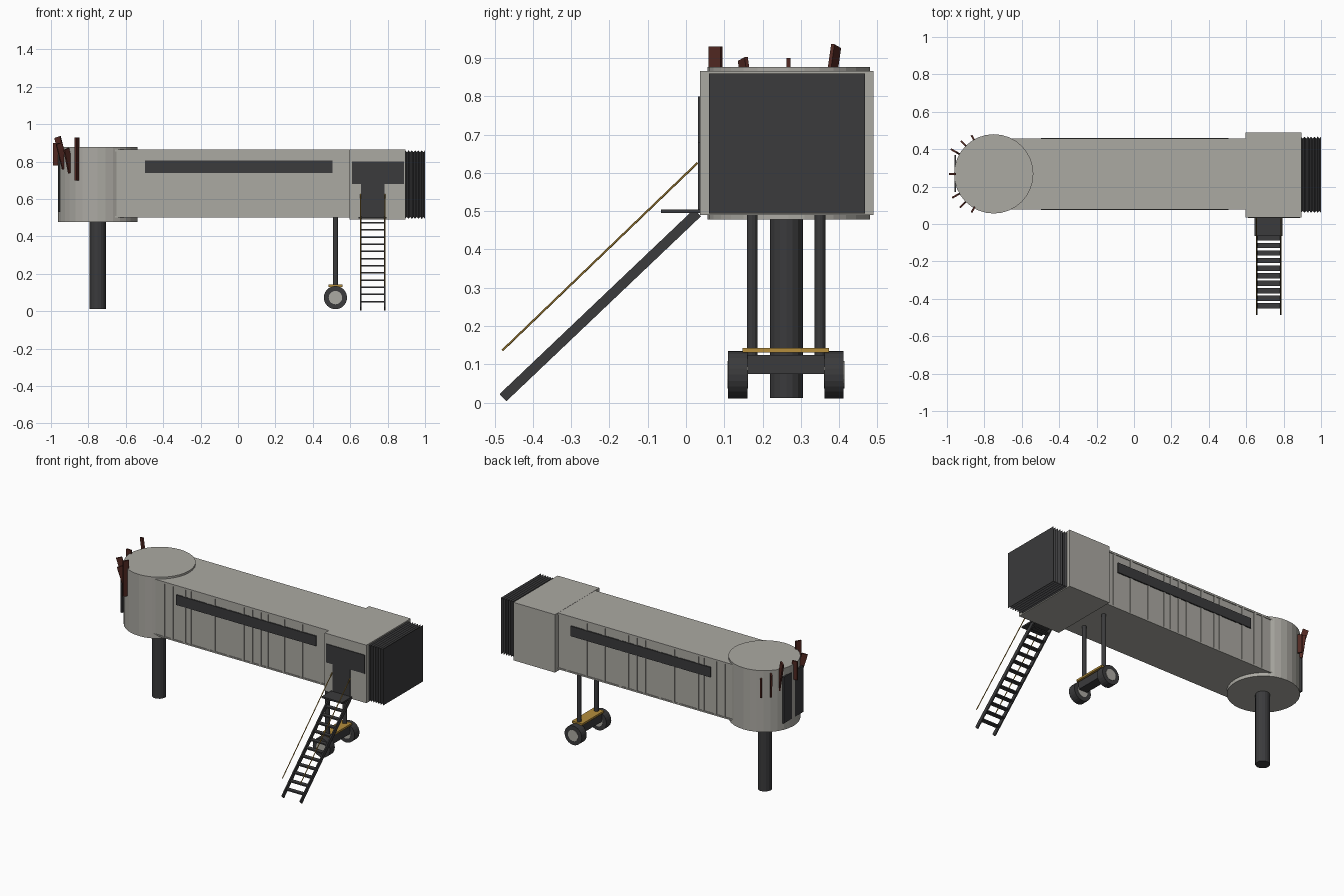
import bpy, bmesh, math
from mathutils import Matrix, Vector

if "Cube" in bpy.data.objects:
    bpy.data.objects.remove(bpy.data.objects["Cube"])


def material(name, rgb):
    m = bpy.data.materials.new(name)
    m.diffuse_color = (*rgb, 1)
    m.use_nodes = True
    m.node_tree.nodes["Principled BSDF"].inputs["Base Color"].default_value = m.diffuse_color
    return m


GREY = material("warm_grey", (0.41, 0.40, 0.365))
DARK = material("charcoal", (0.043, 0.043, 0.045))
RUST = material("dark_rust", (0.085, 0.022, 0.016))
OCHRE = material("ochre", (0.46, 0.27, 0.045))


def finish(name, bm, mat):
    bmesh.ops.recalc_face_normals(bm, faces=bm.faces)
    me = bpy.data.meshes.new(name)
    bm.to_mesh(me)
    bm.free()
    me.materials.append(mat)
    ob = bpy.data.objects.new(name, me)
    bpy.context.collection.objects.link(ob)
    return ob


def add_box(bm, x, y, z, matrix=Matrix()):
    """Box from three (low, high) ranges."""
    size = Matrix.Diagonal((x[1] - x[0], y[1] - y[0], z[1] - z[0], 1))
    mid = Matrix.Translation([(a + b) / 2 for a, b in (x, y, z)])
    bmesh.ops.create_cube(bm, size=1, matrix=matrix @ mid @ size)


def box(name, x, y, z, mat, matrix=Matrix()):
    bm = bmesh.new()
    add_box(bm, x, y, z, matrix)
    return finish(name, bm, mat)


def rod(name, a, b, r, mat, sides=16):
    a, b = Vector(a), Vector(b)
    bm = bmesh.new()
    rot = (b - a).to_track_quat('Z', 'Y').to_matrix().to_4x4()
    bmesh.ops.create_cone(bm, cap_ends=True, segments=sides, radius1=r, radius2=r,
                          depth=(b - a).length, matrix=Matrix.Translation((a + b) / 2) @ rot)
    return finish(name, bm, mat)


CX, CY, R = -0.75, 0.268, 0.212

# Rotunda, its column and its door
rod("rotunda", (CX, CY, 0.478), (CX, CY, 0.877), R, GREY, 32)
rod("rotunda_column", (CX, 0.262, 0.012), (CX, 0.262, 0.48), 0.043, DARK, 16)
box("rotunda_door", (-0.9605, -0.9505), (0.17, 0.37), (0.53, 0.83), DARK)

# Loose slats round the rotunda: angle, bottom, top, outward lean
SLATS = [(120, 0.71, 0.83, 0), (135, 0.71, 0.86, 8), (150, 0.73, 0.935, 16),
         (180, 0.78, 0.90, 0), (210, 0.76, 0.90, 16), (225, 0.74, 0.87, 16),
         (240, 0.70, 0.93, 0)]
for angle, low, high, lean in SLATS:
    h = (high - low) / 2
    place = (Matrix.Translation((CX, CY, (low + high) / 2))
             @ Matrix.Rotation(math.radians(angle), 4, 'Z')
             @ Matrix.Translation((0.22, 0, 0))
             @ Matrix.Rotation(math.radians(lean), 4, 'Y'))
    box("rotunda_slat", (-0.018, 0.018), (-0.005, 0.005), (-h, h), RUST, place)

# Tunnel with roof and floor lips
box("tunnel", (-0.70, 0.61), (0.083, 0.453), (0.503, 0.86), GREY)
box("tunnel_roof", (-0.66, 0.615), (0.078, 0.458), (0.853, 0.865), GREY)
box("tunnel_floor", (-0.66, 0.615), (0.078, 0.458), (0.50, 0.509), GREY)

# Tunnel wall ribs and window strips on both sides
RIBS = [-0.59, -0.53, -0.44, -0.40, -0.27, -0.23, -0.13, -0.02,
        0.04, 0.10, 0.15, 0.27, 0.40, 0.53]
for side, wall in (("front", 0.083), ("back", 0.453)):
    out = -1 if side == "front" else 1
    bm = bmesh.new()
    for x in RIBS:
        add_box(bm, (x - 0.009, x + 0.009), sorted((wall, wall + out * 0.004)), (0.505, 0.856))
    finish(side + "_wall_ribs", bm, GREY)
    box(side + "_window_strip", (-0.497, 0.506), sorted((wall, wall + out * 0.008)),
        (0.74, 0.805), DARK)

# Cab with wide window and door
box("cab", (0.597, 0.896), (0.036, 0.49), (0.49, 0.866), GREY)
box("cab_window", (0.61, 0.887), (0.031, 0.037), (0.68, 0.80), DARK)
box("cab_door", (0.658, 0.783), (0.031, 0.037), (0.50, 0.68), DARK)

# Folded canopy: rings alternate between full size and pinched
bm = bmesh.new()
rings, FOLDS = [], 6
for i in range(FOLDS * 2 + 1):
    x = 0.894 + 0.106 * i / (FOLDS * 2)
    d = 0.0 if i % 2 == 0 else 0.010
    y0, y1, z0, z1 = 0.06 + d, 0.467 - d, 0.494 + d, 0.86 - d
    rings.append([bm.verts.new((x, y, z)) for y, z in ((y0, z0), (y1, z0), (y1, z1), (y0, z1))])
for a, b in zip(rings, rings[1:]):
    for k in range(4):
        bm.faces.new((a[k], a[(k + 1) % 4], b[(k + 1) % 4], b[k]))
bm.faces.new(rings[0])
bm.faces.new(rings[-1])
finish("canopy_bellows", bm, DARK)

# Drive gear: legs, beam, bumper bar and wheels
WX, WZ = 0.521, 0.073
for y in (0.173, 0.35):
    rod("drive_leg", (WX, y, 0.10), (WX, y, 0.505), 0.014, DARK, 12)
box("axle_beam", (WX - 0.03, WX + 0.03), (0.155, 0.367), (0.075, 0.125), DARK)
box("drive_bar", (WX - 0.037, WX + 0.037), (0.148, 0.373), (0.131, 0.143), OCHRE)
for y0, y1 in ((0.11, 0.16), (0.362, 0.412)):
    rod("wheel", (WX, y0, WZ), (WX, y1, WZ), 0.062, DARK, 24)
    rod("wheel_hub", (WX, y0 - 0.002, WZ), (WX, y1 + 0.002, WZ), 0.036, GREY, 20)

# Stairs: landing, stringers, treads and handrails
box("stair_landing", (0.645, 0.793), (-0.065, 0.037), (0.495, 0.505), DARK)
foot, head = Vector((0, -0.478, 0.013)), Vector((0, 0.03, 0.496))
run = head - foot
slope = Matrix.Translation(foot) @ Matrix.Rotation(math.atan2(run.z, run.y), 4, 'X')
for x in (0.655, 0.785):
    box("stair_stringer", (x - 0.004, x + 0.004), (0, run.length), (-0.013, 0.013), DARK, slope)
    rod("stair_handrail", (x, -0.48, 0.136), (x, 0.03, 0.626), 0.0028, OCHRE, 6)
bm = bmesh.new()
for i in range(1, 13):
    p = foot + run * (i / 12.6)
    add_box(bm, (0.655, 0.785), (p.y - 0.014, p.y + 0.014), (p.z - 0.004, p.z + 0.004))
finish("stair_treads", bm, DARK)
